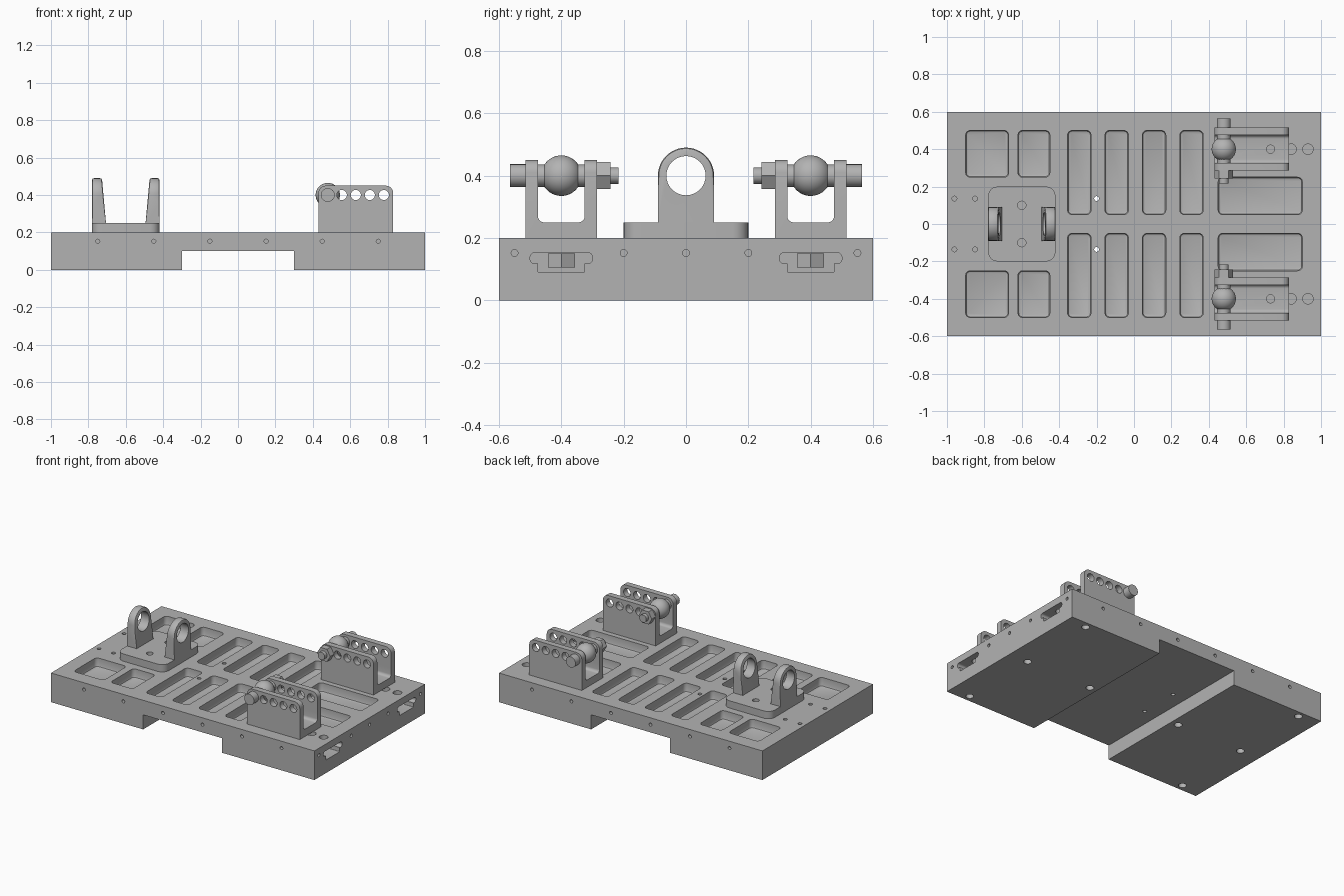
import bpy, bmesh
from math import sin, cos, pi, radians

if "Cube" in bpy.data.objects:
    bpy.data.objects.remove(bpy.data.objects["Cube"])

grey = bpy.data.materials.new("machined grey")
grey.use_nodes = True
grey.diffuse_color = (0.45, 0.45, 0.45, 1)
grey.node_tree.nodes["Principled BSDF"].inputs["Base Color"].default_value = (0.45, 0.45, 0.45, 1)

AXES = {"x": lambda u, v, w: (w, u, v),
        "y": lambda u, v, w: (u, w, v),
        "z": lambda u, v, w: (u, v, w)}


def arc(cu, cv, r, start, end, n):
    return [(cu + r * cos(radians(start + (end - start) * i / n)),
             cv + r * sin(radians(start + (end - start) * i / n))) for i in range(n + 1)]


def circle(cu, cv, r, n=24):
    return arc(cu, cv, r, 0, 360, n)[:-1]


def round_rect(u0, u1, v0, v1, r, n=6):
    return (arc(u1 - r, v1 - r, r, 0, 90, n) + arc(u0 + r, v1 - r, r, 90, 180, n)
            + arc(u0 + r, v0 + r, r, 180, 270, n) + arc(u1 - r, v0 + r, r, 270, 360, n))


def add_prism(bm, pts, axis, a, b, floor_bevel=0):
    """Extrude a 2D outline along an axis from a to b."""
    to3d = AXES[axis]
    low = [bm.verts.new(to3d(u, v, a)) for u, v in pts]
    high = [bm.verts.new(to3d(u, v, b)) for u, v in pts]
    faces = [bm.faces.new(low), bm.faces.new(high[::-1])]
    for i in range(len(pts)):
        j = (i + 1) % len(pts)
        faces.append(bm.faces.new((low[i], high[i], high[j], low[j])))
    bmesh.ops.recalc_face_normals(bm, faces=faces)
    if floor_bevel:
        bmesh.ops.bevel(bm, geom=list(faces[0].edges), offset=floor_bevel,
                        segments=2, profile=0.5, affect="EDGES")


def to_object(name, bm):
    mesh = bpy.data.meshes.new(name)
    bm.to_mesh(mesh)
    bm.free()
    obj = bpy.data.objects.new(name, mesh)
    bpy.context.scene.collection.objects.link(obj)
    mesh.materials.append(grey)
    return obj


def solid(name, *prisms):
    bm = bmesh.new()
    for p in prisms:
        add_prism(bm, *p)
    return to_object(name, bm)


def cut(obj, *prisms, operation="DIFFERENCE"):
    cutter = solid("cutter", *prisms)
    cutter.hide_render = True
    mod = obj.modifiers.new("cut", "BOOLEAN")
    mod.solver = "EXACT"
    mod.operation = operation
    mod.object = cutter
    graph = bpy.context.evaluated_depsgraph_get()
    mesh = bpy.data.meshes.new_from_object(obj.evaluated_get(graph))
    obj.modifiers.clear()
    obj.data = mesh
    bpy.data.objects.remove(cutter)


def smooth(obj):
    bpy.ops.object.select_all(action="DESELECT")
    obj.select_set(True)
    bpy.context.view_layer.objects.active = obj
    bpy.ops.object.shade_smooth_by_angle(angle=radians(28))


SIDES = (1, -1)

# Base slab with a channel across its underside
base = solid("base_plate", ([(-1, 0), (-0.3, 0), (-0.3, 0.1), (0.3, 0.1), (0.3, 0),
                             (1, 0), (1, 0.2), (-1, 0.2)], "y", -0.6, 0.6))

# Rounded pockets in the top
pockets = [(-0.9, -0.67, 0.25, 0.5), (-0.62, -0.45, 0.25, 0.5), (0.45, 0.9, 0.05, 0.25)]
pockets += [(x, x + 0.125, 0.05, 0.5) for x in (-0.355, -0.155, 0.045, 0.245)]
cut(base, *[(round_rect(x0, x1, min(y0 * s, y1 * s), max(y0 * s, y1 * s), 0.025),
             "z", 0.14, 0.25, 0.012) for x0, x1, y0, y1 in pockets for s in SIDES])

# Stepped slots in the right end, under the brackets
cut(base, *[(round_rect(s * 0.4 - 0.1, s * 0.4 + 0.1, 0.118, 0.153, 0.015), "x", 0.6, 1.1) for s in SIDES])
cut(base, *[(round_rect(s * 0.4 - 0.075, s * 0.4 + 0.075, 0.09, 0.13, 0.004), "x", 0.6, 1.1) for s in SIDES])

# Vertical holes from the top
top_holes = []
for s in SIDES:
    top_holes += [(circle(x, 0.136 * s, 0.013, 16), "z", 0.12, 0.25) for x in (-0.96, -0.85)]
    top_holes += [(circle(-0.2, 0.136 * s, 0.013, 16), "z", 0.05, 0.25)]
    top_holes += [(circle(x, 0.4 * s, 0.028), "z", 0.125, 0.25) for x in (0.84, 0.93)]
cut(base, *top_holes)

# Screw holes in the long sides and the right end
side_holes = [(circle(x, 0.153, 0.011, 12), "y", 0.54 * s, 0.65 * s)
              for x in (-0.75, -0.45, -0.15, 0.15, 0.45, 0.75) for s in SIDES]
side_holes += [(circle(y, 0.152, 0.011, 12), "x", 0.96, 1.05) for y in (-0.55, -0.2, 0, 0.2, 0.55)]
cut(base, *side_holes)

# Mounting holes underneath
cut(base, *[(circle(x * s, y, 0.025), "z", -0.05, 0.05)
            for s in SIDES for x, y in ((0.355, 0), (0.855, 0), (0.855, 0.555), (0.855, -0.555))])
smooth(base)

# Clevis foot
foot = solid("clevis_foot", (round_rect(-0.78, -0.42, -0.2, 0.2, 0.05), "z", 0.2, 0.25))
cut(foot, *[(circle(-0.6, 0.1 * s, 0.022), "z", 0.215, 0.3) for s in SIDES])
smooth(foot)

# Clevis lugs, thinner towards the top on the inner face
for s, side in zip(SIDES, ("left", "right")):
    outline = arc(0, 0.4, 0.09, 0, 180, 24) + [(-0.09, 0.24), (0.09, 0.24)]
    inner, outer = -0.6 + 0.105 * s, -0.6 + 0.18 * s
    lug = solid(side + "_clevis_lug", (outline, "x", inner, outer))
    for v in lug.data.vertices:
        if abs(v.co.x - inner) < 0.001:
            v.co.x += s * (v.co.z - 0.24) * 0.09
    bm = bmesh.new()
    bm.from_mesh(lug.data)
    rim = [e for e in bm.edges if all(v.co.z > 0.39 for v in e.verts)
           and abs(e.verts[0].co.x - e.verts[1].co.x) < 0.02]
    bmesh.ops.bevel(bm, geom=rim, offset=0.01, segments=2, profile=0.5, affect="EDGES")
    bm.to_mesh(lug.data)
    bm.free()
    cut(lug, (circle(0, 0.4, 0.063, 32), "x", -1, 0))
    smooth(lug)

for s, side in zip(SIDES, ("back", "front")):
    yc = 0.4 * s
    # U-shaped bracket with a row of adjusting holes
    channel = arc(yc + 0.055, 0.27, 0.02, 0, -90, 5) + arc(yc - 0.055, 0.27, 0.02, -90, -180, 5)
    u_shape = ([(yc - 0.075, 0.45), (yc - 0.115, 0.45), (yc - 0.115, 0.2), (yc + 0.115, 0.2),
                (yc + 0.115, 0.45), (yc + 0.075, 0.45)] + channel)
    bracket = solid(side + "_bracket", (u_shape, "x", 0.43, 0.83))
    corners = arc(0.79, 0.41, 0.04, 0, 90, 6) + arc(0.47, 0.41, 0.04, 90, 180, 6)
    cut(bracket, (corners + [(0.43, 0.1), (0.83, 0.1)], "y", yc - 0.2, yc + 0.2),
        operation="INTERSECT")
    cut(bracket, *[(circle(0.48 + 0.075 * i, 0.4, 0.027), "y", yc - 0.2, yc + 0.2) for i in range(5)],
        (circle(0.73, yc, 0.022), "z", 0.21, 0.3))
    smooth(bracket)

    # Pivot bolt with a cylindrical head, hex nut and thread end
    bolt = solid(side + "_pivot_bolt",
                 (circle(0.48, 0.4, 0.037), "y", s * 0.565, s * 0.515),
                 (circle(0.48, 0.4, 0.026), "y", s * 0.515, s * 0.217),
                 (circle(0.48, 0.4, 0.036), "y", s * 0.475, s * 0.325))
    smooth(bolt)
    solid(side + "_hex_nut", (circle(0.48, 0.4, 0.05, 6), "y", s * 0.285, s * 0.243))

    # Ball on the bolt
    bm = bmesh.new()
    bmesh.ops.create_uvsphere(bm, u_segments=32, v_segments=20, radius=0.065)
    bmesh.ops.translate(bm, vec=(0.48, yc, 0.4), verts=bm.verts)
    smooth(to_object(side + "_ball", bm))

    # Clamping bolt head inside the slot
    solid(side + "_slot_bolt", (circle(0.73, yc, 0.05, 6), "z", 0.105, 0.15))
